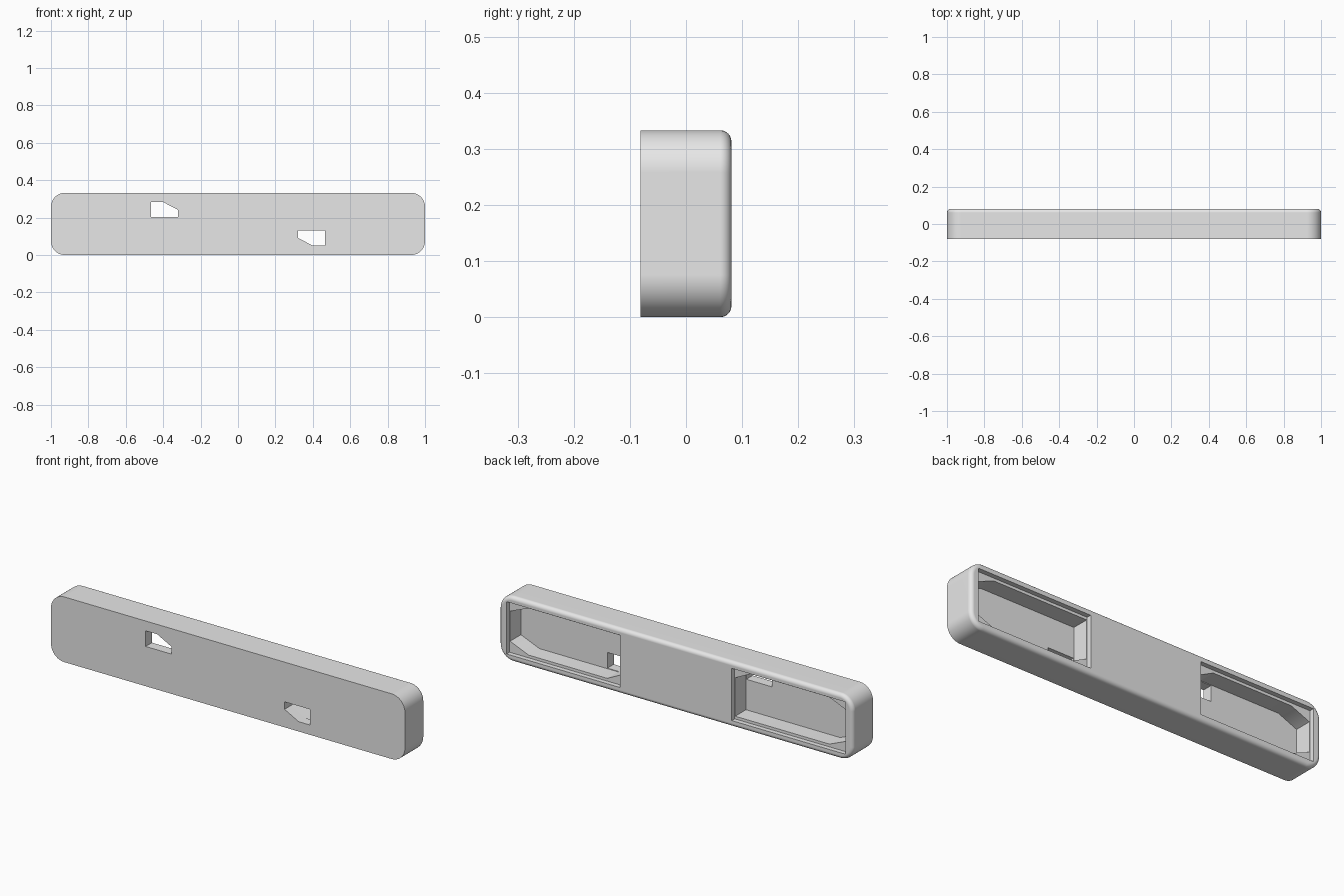
import bpy
import bmesh
from math import cos, sin, pi, radians

HEIGHT = 0.333
FRONT, BACK = -0.081, 0.081

cube = bpy.data.objects.get("Cube")
if cube:
    bpy.data.objects.remove(cube, do_unlink=True)

grey = bpy.data.materials.new("light_grey")
grey.use_nodes = True
colour = (0.8, 0.8, 0.8, 1.0)
grey.diffuse_color = colour
grey.node_tree.nodes["Principled BSDF"].inputs["Base Color"].default_value = colour


def prism(name, outline, y0, y1, fillet=0.0):
    """Extrude an x-z outline along y, optionally rounding its back rim."""
    bm = bmesh.new()
    front = bm.faces.new([bm.verts.new((x, y0, z)) for x, z in outline])
    result = bmesh.ops.extrude_face_region(bm, geom=[front], use_keep_orig=True)
    verts = [v for v in result["geom"] if isinstance(v, bmesh.types.BMVert)]
    bmesh.ops.translate(bm, verts=verts, vec=(0, y1 - y0, 0))
    bmesh.ops.recalc_face_normals(bm, faces=bm.faces)
    if fillet:
        rim = [e for e in bm.edges if all(v.co.y > y1 - 1e-5 for v in e.verts)]
        bmesh.ops.bevel(bm, geom=rim, offset=fillet, segments=6,
                        profile=0.5, affect='EDGES')
    mesh = bpy.data.meshes.new(name)
    bm.to_mesh(mesh)
    bm.free()
    mesh.materials.append(grey)
    obj = bpy.data.objects.new(name, mesh)
    bpy.context.collection.objects.link(obj)
    return obj


def rounded_outline(half_width, height, radius, steps=12):
    points = []
    centres = [(half_width - radius, height - radius), (radius - half_width, height - radius),
               (radius - half_width, radius), (half_width - radius, radius)]
    for quarter, (cx, cz) in enumerate(centres):
        for i in range(steps + 1):
            a = (quarter + i / steps) * pi / 2
            points.append((cx + radius * cos(a), cz + radius * sin(a)))
    return points


# Bar with rounded ends and a filleted back rim
body = prism("bar_body", rounded_outline(1.0, HEIGHT, 0.075), FRONT, BACK, 0.02)

# Shallow cover recess, deep pocket with clipped corners, and slot through the front
recess = [(0.315, 0.033), (0.957, 0.033), (0.957, 0.3), (0.315, 0.3)]
pocket = [(0.318, 0.09), (0.405, 0.047), (0.85, 0.047), (0.954, 0.09),
          (0.954, 0.243), (0.85, 0.286), (0.318, 0.286)]
slot = [(0.32, 0.092), (0.40, 0.05), (0.465, 0.05), (0.465, 0.13), (0.32, 0.13)]
cuts = [("recess", recess, 0.057, 0.12),
        ("pocket", pocket, -0.03, 0.11),
        ("slot", slot, -0.12, 0.02)]

bpy.ops.object.select_all(action='DESELECT')
body.select_set(True)
bpy.context.view_layer.objects.active = body

# The right half repeats the left half turned half a revolution
for turned in (False, True):
    for name, outline, y0, y1 in cuts:
        points = [(-x, HEIGHT - z) for x, z in outline] if turned else outline
        cutter = prism(name + "_cutter", points, y0, y1)
        cutter.hide_render = True
        mod = body.modifiers.new(name, 'BOOLEAN')
        mod.operation = 'DIFFERENCE'
        mod.solver = 'EXACT'
        mod.object = cutter
        bpy.ops.object.modifier_apply(modifier=mod.name)
        bpy.data.objects.remove(cutter, do_unlink=True)

# Smooth rounded surfaces, crisp pockets
bpy.ops.object.shade_smooth_by_angle(angle=radians(25))
normals = body.modifiers.new("flat_face_normals", 'WEIGHTED_NORMAL')
normals.keep_sharp = True
